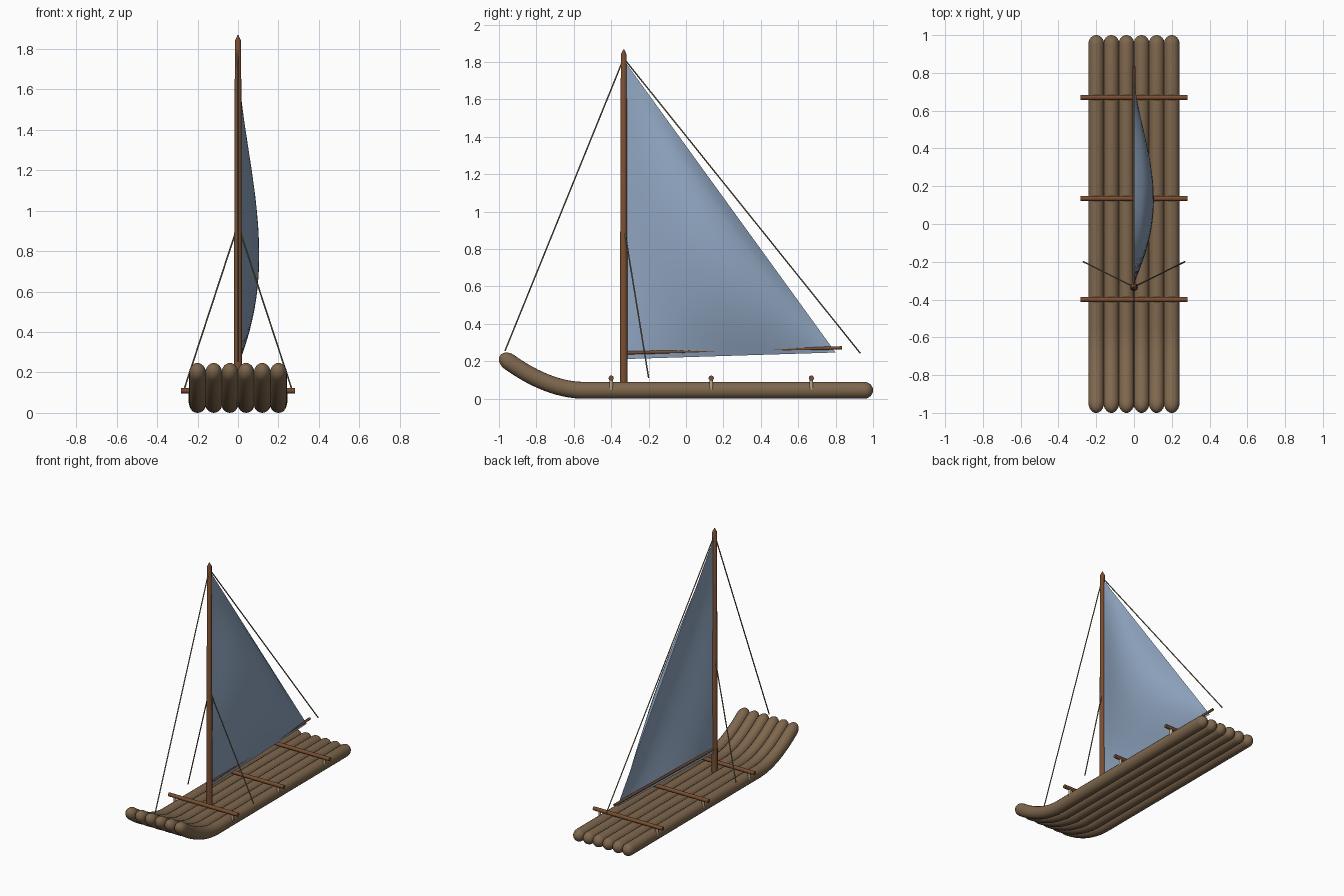
import bpy, bmesh, math
from mathutils import Vector

if "Cube" in bpy.data.objects:
    bpy.data.objects.remove(bpy.data.objects["Cube"])


def mat(name, rgb):
    m = bpy.data.materials.new(name)
    m.diffuse_color = (*rgb, 1)
    m.use_nodes = True
    m.node_tree.nodes["Principled BSDF"].inputs["Base Color"].default_value = m.diffuse_color
    return m


LOG = mat("log_brown", (0.21, 0.135, 0.075))
SPAR = mat("spar_brown", (0.19, 0.075, 0.03))
SAIL = mat("sail_blue", (0.28, 0.38, 0.53))
ROPE = mat("rope_tan", (0.25, 0.20, 0.125))
TIE = mat("lashing_beige", (0.50, 0.41, 0.27))


def finish(name, bm, material, angle=50):
    me = bpy.data.meshes.new(name)
    bm.to_mesh(me)
    bm.free()
    ob = bpy.data.objects.new(name, me)
    bpy.context.collection.objects.link(ob)
    me.materials.append(material)
    bpy.ops.object.select_all(action='DESELECT')
    bpy.context.view_layer.objects.active = ob
    ob.select_set(True)
    bpy.ops.object.shade_smooth_by_angle(angle=math.radians(angle))
    return ob


def skin_rings(bm, rings):
    """Join rings of points into a closed tube."""
    loops = [[bm.verts.new(p) for p in ring] for ring in rings]
    n = len(loops[0])
    for a, b in zip(loops, loops[1:]):
        for i in range(n):
            j = (i + 1) % n
            bm.faces.new((a[i], a[j], b[j], b[i]))
    bm.faces.new(loops[0])
    bm.faces.new(loops[-1])
    bmesh.ops.recalc_face_normals(bm, faces=bm.faces)


def rod(name, p, q, r1, r2, material, sides=12, tip=0):
    """Straight round bar from p to q, with an optional pointed tip."""
    p, q = Vector(p), Vector(q)
    d = (q - p).normalized()
    u = d.orthogonal().normalized()
    v = d.cross(u)
    stations = [(p, r1), (q, r2)]
    if tip:
        stations.append((q + d * tip, r2 * 0.15))
    rings = [[c + (u * math.cos(t) + v * math.sin(t)) * r
              for t in (2 * math.pi * i / sides for i in range(sides))]
             for c, r in stations]
    bm = bmesh.new()
    skin_rings(bm, rings)
    return finish(name, bm, material)


# Logs: straight hull with upswept bow and rounded ends
BOW, STERN, CAP, BEND = -0.993, 1.0, 0.048, -0.55


def log(name, x):
    cap = [CAP * (1 - math.cos(math.pi / 2 * k / 6)) for k in range(1, 7)]
    ys = [BOW + 0.0002] + [BOW + c for c in cap]
    ys += [BOW + CAP + (BEND - BOW - CAP) * k / 12 for k in range(1, 13)]
    ys += [-0.2, 0.2, 0.6] + [STERN - c for c in reversed(cap)] + [STERN - 0.0002]
    rings = []
    for y in ys:
        s = max(0, BEND - y)
        z = 0.045 + 0.86 * s ** 1.87
        slope = 0.86 * 1.87 * s ** 0.87
        normal = Vector((0, slope, 1)).normalized()
        e = min(1, min(y - BOW, STERN - y) / CAP)
        f = math.sqrt(max(0, 1 - (1 - e) ** 2))
        rings.append([Vector((x, y, z)) + Vector((0.042 * f * math.cos(t), 0, 0))
                      + normal * (0.045 * f * math.sin(t))
                      for t in (2 * math.pi * i / 20 for i in range(20))])
    bm = bmesh.new()
    skin_rings(bm, rings)
    finish(name, bm, LOG)


for i in range(6):
    log(f"log_{i + 1}", -0.2 + 0.08 * i)

# Crossbars and their lashings
for i, y in enumerate((-0.4, 0.135, 0.67)):
    rod(f"crossbar_{i + 1}", (-0.282, y, 0.11), (0.282, y, 0.11), 0.014, 0.014, SPAR)
    for side in (-1, 1):
        rod(f"lashing_{i + 1}_{'left' if side < 0 else 'right'}",
            (side * 0.234, y, 0.05), (side * 0.234, y, 0.108), 0.01, 0.01, TIE, 8)

# Mast with pointed head, and boom
MAST_Y = -0.333
rod("mast", (0, MAST_Y, 0.06), (0, MAST_Y, 1.84), 0.022, 0.016, SPAR, 12, 0.028)
rod("boom", (0, MAST_Y, 0.245), (0, 0.835, 0.272), 0.009, 0.009, SPAR)

# Triangular sail bellied towards +x
TACK, HEAD, CLEW = (Vector((0, -0.32, 0.212)), Vector((0, -0.325, 1.8)),
                    Vector((0, 0.8, 0.247)))
PA, PB, PC = 0.75, 1.05, 1.2


def belly(a, b, c):
    peak = (PA / 3) ** PA * (PB / 3) ** PB * (PC / 3) ** PC
    a, b, c = max(a, 0), max(b, 0), max(c, 0)
    return 0.105 * a ** PA * b ** PB * c ** PC / peak


bm = bmesh.new()
N = 28
rows = []
for r in range(N + 1):
    b = 1 - r / N
    row = []
    for k in range(r + 1):
        c = (1 - b) * k / max(r, 1)
        a = 1 - b - c
        p = TACK * a + HEAD * b + CLEW * c
        p.x = belly(a, b, c)
        row.append(bm.verts.new(p))
    rows.append(row)
for up, low in zip(rows, rows[1:]):
    for k in range(len(up)):
        bm.faces.new((up[k], low[k], low[k + 1]))
        if k + 1 < len(up):
            bm.faces.new((up[k], low[k + 1], up[k + 1]))
finish("sail", bm, SAIL)

# Rigging lines
rod("forestay", (0, MAST_Y, 1.82), (0, -0.968, 0.255), 0.004, 0.004, ROPE, 6)
rod("backstay", (0, MAST_Y, 1.82), (0, 0.932, 0.243), 0.004, 0.004, ROPE, 6)
for side, word in ((-1, "left"), (1, "right")):
    rod(f"shroud_{word}", (0, MAST_Y, 0.93), (side * 0.268, -0.2, 0.112),
        0.004, 0.004, ROPE, 6)
